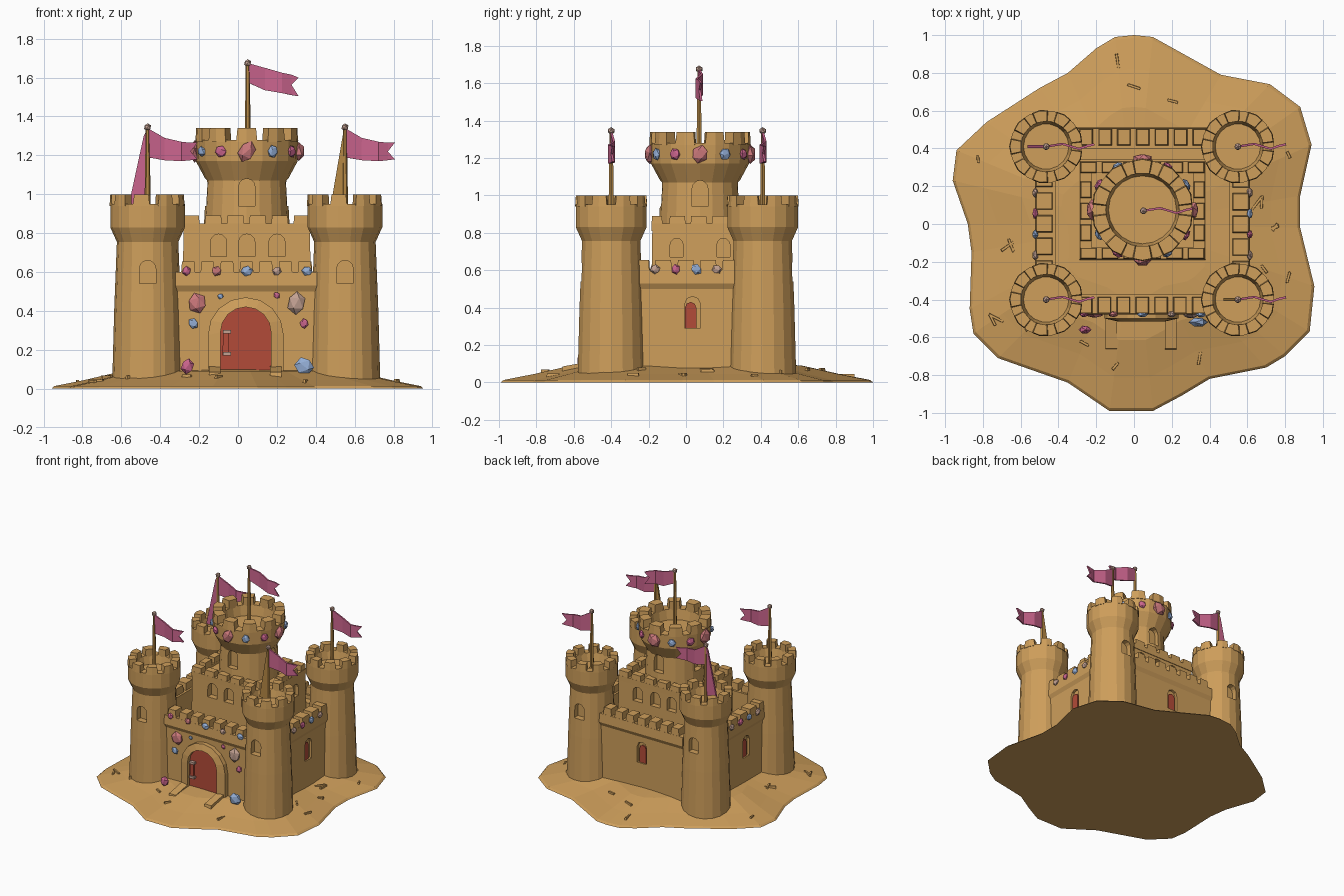
import bpy, bmesh, math, random
from mathutils import Matrix, Vector

if "Cube" in bpy.data.objects:
    bpy.data.objects.remove(bpy.data.objects["Cube"])
random.seed(4)

def material(name, r, g, b):
    m = bpy.data.materials.new(name)
    m.diffuse_color = (r, g, b, 1)
    m.use_nodes = True
    m.node_tree.nodes["Principled BSDF"].inputs["Base Color"].default_value = m.diffuse_color
    return m

SAND = material("sand", 0.62, 0.345, 0.105)
WOOD = material("pole_wood", 0.47, 0.25, 0.06)
RED = material("door_red", 0.45, 0.07, 0.04)
PINK = material("flag_pink", 0.60, 0.13, 0.27)
ROSE = material("rose_stone", 0.60, 0.19, 0.20)
PALE = material("pale_shell", 0.55, 0.36, 0.29)
BLUE = material("blue_stone", 0.30, 0.43, 0.68)

def finish(name, bm, mat):
    bmesh.ops.recalc_face_normals(bm, faces=bm.faces)
    me = bpy.data.meshes.new(name)
    bm.to_mesh(me)
    bm.free()
    me.materials.append(mat)
    ob = bpy.data.objects.new(name, me)
    bpy.context.collection.objects.link(ob)
    return ob

def skin(bm, rings, caps=True):
    """Join equal closed rings of points with quads and cap both ends."""
    vs = [[bm.verts.new(p) for p in ring] for ring in rings]
    n = len(vs[0])
    for a, b in zip(vs, vs[1:]):
        for i in range(n):
            bm.faces.new((a[i], a[(i + 1) % n], b[(i + 1) % n], b[i]))
    if caps:
        bm.faces.new(vs[0][::-1])
        bm.faces.new(vs[-1])

def box(bm, x0, x1, y0, y1, z0, z1, M=Matrix(), t=0.0):
    ring = lambda z, t: [M @ Vector(p) for p in ((x0 + t, y0 + t, z), (x1 - t, y0 + t, z), (x1 - t, y1 - t, z), (x0 + t, y1 - t, z))]
    skin(bm, [ring(z0, 0), ring(z1, t)])

def lathe(name, c, profile, n, mat):
    bm = bmesh.new()
    skin(bm, [[(c[0] + r * math.cos(2 * math.pi * i / n), c[1] + r * math.sin(2 * math.pi * i / n), z)
               for i in range(n)] for r, z in profile])
    return finish(name, bm, mat)

def merlon_ring(name, c, r0, r1, z0, z1, n):
    bm = bmesh.new()
    for k in range(n):
        a, h = 2 * math.pi * (k + 0.5) / n, 0.66 * math.pi / n
        def ring(z, h, r1):
            return [(c[0] + r * math.cos(b), c[1] + r * math.sin(b), z)
                    for r, b in ((r0, a - h), (r1, a - h), (r1 * 1.02, a), (r1, a + h), (r0, a + h))]
        skin(bm, [ring(z0, h, r1), ring(z1, h * 0.88, r1 - 0.004)])
    finish(name, bm, SAND)

def arch(w, h, n=6):
    """Round-topped outline in x, z, half width w."""
    return [(-w, 0), (w, 0)] + [(w * math.cos(math.pi * i / n), h - w + w * math.sin(math.pi * i / n)) for i in range(n + 1)]

def arch_prism(bm, w, h, y0, y1, M, n=6):
    skin(bm, [[M @ Vector((x, y, z)) for x, z in arch(w, h, n)] for y in (y0, y1)])

def place(x, y, z, turn=0):
    return Matrix.Translation((x, y, z)) @ Matrix.Rotation(math.radians(turn), 4, 'Z')

def gem(bm, x, y, z, s, M=Matrix()):
    R = Matrix.Rotation(random.uniform(0, 3), 4, 'Y')
    S = Matrix.Diagonal((s * random.uniform(.8, 1.1), s * .55, s * random.uniform(.8, 1.1), 1))
    bmesh.ops.create_icosphere(bm, subdivisions=1, radius=1, matrix=M @ Matrix.Translation((x, y, z)) @ R @ S)

# sand mound with a wavy shoreline
SHORE = [(0, 1), (.1, .99), (.28, .89), (.46, .79), (.72, .74), (.88, .62), (.94, .42), (.88, .15), (.88, -.02),
         (.955, -.33), (.93, -.57), (.8, -.7), (.7, -.76), (.4, -.82), (.25, -.91), (.1, -.99), (-.13, -.99),
         (-.35, -.84), (-.55, -.77), (-.72, -.71), (-.85, -.58), (-.87, -.45), (-.86, -.15), (-.88, 0),
         (-.96, .23), (-.94, .39), (-.78, .54), (-.5, .72), (-.35, .8), (-.2, .93), (-.1, .99)]
bm = bmesh.new()
skin(bm, [[(x * s, y * s, z) for x, y in SHORE] for s, z in ((1, 0), (.985, .013), (.82, .045), (.62, .09), (.4, .105))])
finish("sand_mound", bm, SAND)

# loose sand crumbs on the mound
bm = bmesh.new()
for i in range(22):
    x, y = random.choice(SHORE)
    s = random.uniform(.72, .88)
    L = random.uniform(.02, .045)
    box(bm, -L, L, -.009, .009, -.02, .012, place(x * s, y * s, .045 + (.82 - s) * .22, random.uniform(0, 180)), .003)
finish("sand_crumbs", bm, SAND)

# window cutters
CX, KY = 0.045, 0.075
cut = bmesh.new()
for x in (-.465, .55):
    arch_prism(cut, .042, .12, -.05, .05, place(x, -.565, .54))
    arch_prism(cut, .042, .12, -.05, .05, place(x, .575, .54))
for k in range(4):
    M = place(CX, KY, 0, 90 * k)
    arch_prism(cut, .042, .14, -.25, -.17, M @ place(0, 0, .94))
for x in (-.1, .045, .2):
    arch_prism(cut, .042, .115, -.22, -.135, place(x, 0, .68))
    arch_prism(cut, .042, .115, .285, .37, place(x, 0, .68))
for y in (-.05, .2):
    arch_prism(cut, .035, .1, -.05, .05, place(.39, y, .67, 90))
    arch_prism(cut, .035, .1, -.05, .05, place(-.3, y, .67, 90))
WALLS = [("front", CX, -.42, .37, 0, 7), ("right", .555, .0, .32, 90, 5),
         ("back", CX, .45, .37, 180, 7), ("left", -.465, .0, .32, -90, 5)]
for side, x, y, L, turn, n in WALLS[1:]:
    arch_prism(cut, .042, .17, -.09, -.025, place(x, y, .29, turn) @ place(.035 if side != "back" else 0, 0, 0), 4)
cutter = finish("window_cutter", cut, SAND)
cutter.hide_render = True
solids = []

# four corner towers with crowns
TOWERS = [(-.465, -.40), (.55, -.40), (-.465, .41), (.55, .41)]
for i, c in enumerate(TOWERS):
    solids.append(lathe("corner_tower_%d" % i, c, [(.182, .03), (.172, .4), (.158, .755), (.192, .83), (.192, .95),
                        (.135, .95), (.12, .885)], 18, SAND))
    merlon_ring("tower_merlons_%d" % i, c, .135, .192, .94, 1.0, 9)

# square keep and round keep tower
bm = bmesh.new()
box(bm, -.29, .38, -.19, .335, .06, .83, Matrix(), .01)
solids.append(finish("square_keep", bm, SAND))
solids.append(lathe("keep_tower", (CX, KY), [(.225, .75), (.208, 1.07), (.262, 1.17), (.265, 1.28),
                    (.195, 1.28), (.18, 1.2)], 20, SAND))
merlon_ring("keep_tower_merlons", (CX, KY), .195, .266, 1.27, 1.34, 10)

# square keep parapet
bm = bmesh.new()
for y0, y1 in ((-.185, -.125), (.27, .33)):
    box(bm, -.285, .375, y0, y1, .81, .85)
    for k in range(6):
        x = -.285 + k * .114
        box(bm, x, x + .088, y0, y1, .84, .89, Matrix(), .004)
for x0, x1 in ((-.285, -.225), (.315, .375)):
    box(bm, x0, x1, -.13, .275, .81, .849)
    for k in range(3):
        y = -.09 + k * .114
        box(bm, x0, x1, y, y + .088, .84, .89, Matrix(), .004)
finish("keep_parapet", bm, SAND)

# curtain walls, parapets and merlons
for side, x, y, L, turn, n in WALLS:
    M = place(x, y, 0, turn)
    bm = bmesh.new()
    box(bm, -L, L, -.045, .05, .03, .51, M)
    solids.append(finish(side + "_wall", bm, SAND))
    bm = bmesh.new()
    skin(bm, [[M @ Vector((s, a, b)) for a, b in ((-.04, .49), (-.06, .53), (-.055, .6), (.05, .6), (.05, .49))] for s in (-L, L)])
    if side == "back":
        box(bm, -L, L, .04, .11, .5, .57, M)
    p = (2 * L - .04) / n
    for k in range(n):
        s = -L + .02 + k * p
        box(bm, s + .012, s + p - .015, -.055, .035, .59, .655, M, .005)
    finish(side + "_parapet", bm, SAND)
    if side != "front":   # red shutters inside the wall windows
        bm = bmesh.new()
        arch_prism(bm, .03, .14, -.034, -.022, M @ place(.025 if side != "back" else 0, 0, .29), 4)
        finish(side + "_shutter", bm, RED)

# cut the windows, then drop the cutter
for ob in solids:
    mod = ob.modifiers.new("windows", 'BOOLEAN')
    mod.operation, mod.solver, mod.object = 'DIFFERENCE', 'EXACT', cutter
dg = bpy.context.evaluated_depsgraph_get()
done = [(ob, bpy.data.meshes.new_from_object(ob.evaluated_get(dg))) for ob in solids]
for ob, me in done:
    ob.modifiers.clear()
    ob.data = me
bpy.data.objects.remove(cutter)

# gate: arch frame, door, handle and ramp
G = place(.04, 0, .09)
bm = bmesh.new()
outer, inner = arch(.195, .38, 8), arch(.13, .33, 8)
skin(bm, [[G @ Vector((x, y, z)) for x, z in o] for y, o in ((-.45, outer), (-.50, outer), (-.515, inner), (-.45, inner))], False)
finish("gate_arch", bm, SAND)
bm = bmesh.new()
arch_prism(bm, .132, .332, -.485, -.44, G, 8)
finish("gate_door", bm, RED)
bm = bmesh.new()
box(bm, -.08, -.045, -.50, -.48, .17, .30, Matrix(), .004)
finish("door_handle", bm, RED)
bm = bmesh.new()
for z in (.17, .285):
    box(bm, -.078, -.035, -.51, -.48, z, z + .018)
finish("handle_mounts", bm, PALE)
bm = bmesh.new()
for x0, x1, h in ((-.15, .225, 0), (-.15, -.09, .02), (.165, .225, .02)):
    skin(bm, [[(x, -.47, .03), (x, -.47, .1 + h), (x, -.66, .065 + h), (x, -.67, .03)] for x in (x0, x1)])
finish("gate_ramp", bm, SAND)

# flags on tapered poles with knobs
def flag(name, x, y, z0, z1, tops, lows, length):
    lathe(name + "_pole", (x, y), [(.017, z0), (.01, z1 - .01)], 6, WOOD)
    bm = bmesh.new()
    bmesh.ops.create_icosphere(bm, subdivisions=1, radius=.02, matrix=Matrix.Translation((x, y, z1 - .01)))
    finish(name + "_knob", bm, PALE)
    bm = bmesh.new()
    px = [.0, .085, .17, .215, .25]
    wave = [.0, .014, -.012, .004, .012]
    vs = []
    for k, u in enumerate(px):
        t, b = tops[k], lows[k]
        X = x + u * length
        vs.append([bm.verts.new((X, y + wave[k], z1 - d)) for d in ([t, (t + b) / 2, b] if k < 4 else [t, b])])
    for a, b in zip(vs[:3], vs[1:4]):
        for j in (0, 1):
            bm.faces.new((a[j], b[j], b[j + 1], a[j + 1]))
    a, b = vs[3], vs[4]    # swallow tail
    bm.faces.new((a[0], b[0], a[1]))
    bm.faces.new((a[1], b[1], a[2]))
    ob = finish(name, bm, PINK)
    m = ob.modifiers.new("thickness", 'SOLIDIFY')
    m.thickness, m.offset = .012, 0

for i, c in enumerate(TOWERS):
    flag("tower_flag_%d" % i, c[0], c[1], .87, 1.355, [.015, .065, .085, .09, .09], [.165, .18, .185, .18, .175], 1.02)
flag("keep_flag", .05, .07, 1.18, 1.685, [.01, .035, .06, .07, .085], [.11, .15, .165, .175, .18], 1.04)

# slanted braces beside two of the poles
for name, pts, y, mat in (("pink_brace", [(-.565, .93), (-.475, .93), (-.465, 1.34), (-.485, 1.3)], .41, PINK),
                          ("sand_brace", [(.475, .93), (.54, .93), (.55, 1.32), (.54, 1.31)], -.40, WOOD)):
    bm = bmesh.new()
    skin(bm, [[(x, y + d, z) for x, z in pts] for d in (-.007, .007)])
    finish(name, bm, mat)

# shells and pebbles, one object for each colour
gems = {m.name: (m, bmesh.new()) for m in (ROSE, PALE, BLUE, PINK)}
put = lambda m, *a: gem(gems[m.name][1], *a)
for m, x, z, s in ((ROSE, -.21, .44, .05), (PALE, .3, .44, .055), (BLUE, -.23, .335, .028), (PINK, .34, .335, .026),
                   (BLUE, -.09, .475, .018), (PINK, .2, .48, .018)):
    put(m, x, -.472, z, s)
for side, x, y, L, turn, n in WALLS:
    if side != "back":
        for k, m in enumerate((PINK, ROSE, BLUE, PALE, BLUE) if side == "front" else (PALE, PINK, BLUE, PALE)):
            put(m, (k - 2) * .155 if side == "front" else (k - 1.5) * .11, -.058, .605, .03, place(x, y, 0, turn))
for k in range(12):
    m = (ROSE, BLUE, PINK)[k % 3]
    put(m, 0, -.268, 1.22, .055 if k % 3 == 0 else .032, place(CX, KY, 0, k * 30))
put(PINK, -.26, -.56, .115, .042)
put(BLUE, .34, -.52, .115, .048)
for name, (m, bm) in gems.items():
    finish(name + "_pieces", bm, m)
